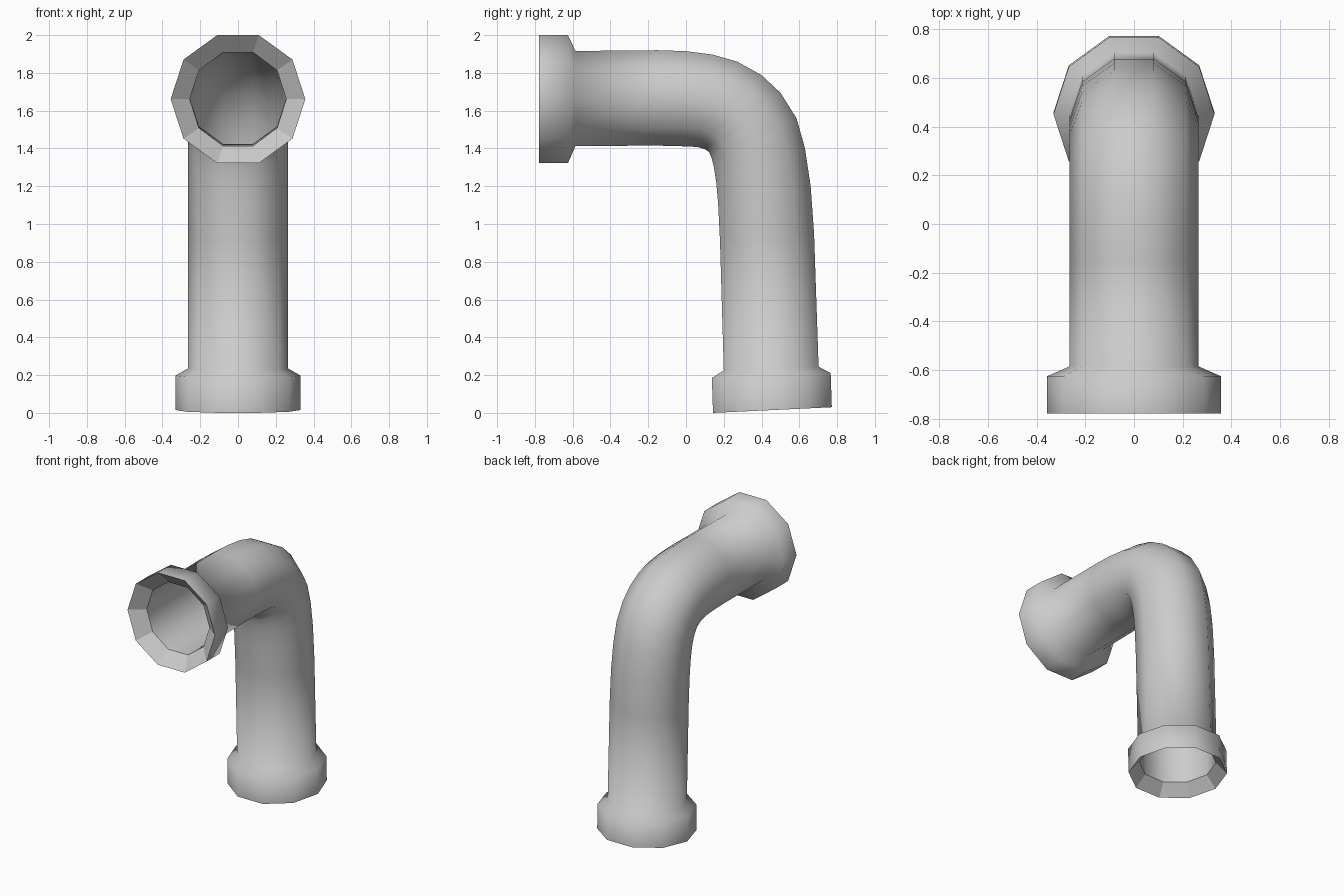
import bpy, bmesh, math
from mathutils import Vector

if "Cube" in bpy.data.objects:
    bpy.data.objects.remove(bpy.data.objects["Cube"])

SIDES = 10
FLAT = math.cos(math.pi / SIDES)   # flat-to-corner ratio of the decagon
TUBE_R = 0.265

# Side profile: each station is (outer y, outer z, inner y, inner z) of the bend
front_collar = [(-.778, 2.0, -.778, 1.322), (-.625, 2.0, -.625, 1.322)]
tube = [
    (-.585, 1.916, -.585, 1.413), (-.15, 1.92, -.15, 1.415),
    (.0, 1.915, -.03, 1.412), (.14, 1.897, .06, 1.408),
    (.27, 1.86, .103, 1.395), (.40, 1.788, .122, 1.38),
    (.50, 1.695, .135, 1.352), (.585, 1.56, .148, 1.30),
    (.63, 1.40, .16, 1.22), (.66, 1.2, .17, 1.11),
    (.678, .95, .18, .91), (.702, .245, .20, .225),
]
base_collar = [(.766, .21, .137, .185), (.772, .03, .143, .0)]


def ring(bm, station, rx=None, scale=1.0, shift=(0, 0, 0)):
    oy, oz, iy, iz = station
    mid = Vector((0, (oy + iy) / 2, (oz + iz) / 2)) + Vector(shift)
    half = Vector((0, (oy - iy) / 2, (oz - iz) / 2)) * (scale / FLAT)
    rx = (rx or half.length / scale) * scale
    verts = []
    for i in range(SIDES):
        a = 2 * math.pi * i / SIDES
        verts.append(bm.verts.new(mid + half * math.sin(a) + Vector((rx * math.cos(a), 0, 0))))
    return verts


bm = bmesh.new()
# Outer skin from the front rim to the base rim
rings = [ring(bm, s) for s in front_collar]
rings += [ring(bm, s, TUBE_R) for s in tube]
rings += [ring(bm, s) for s in base_collar]
base_rim = len(rings) - 1
# Inner wall back again, with a throat set into each collar
throat = 0.965 * TUBE_R
rings.append(ring(bm, base_collar[1], throat / .78, .78, (0, 0, .08)))
rings += [ring(bm, s, TUBE_R, .965) for s in reversed(tube)]
rings.append(ring(bm, front_collar[0], throat / .73, .73, (0, .08, 0)))

# Bridge the rings; the two funnel mouths stay flat shaded
n = len(rings)
for k in range(n):
    a, b = rings[k], rings[(k + 1) % n]
    for i in range(SIDES):
        j = (i + 1) % SIDES
        f = bm.faces.new((a[i], a[j], b[j], b[i]))
        f.smooth = k not in (base_rim, n - 1)
bmesh.ops.recalc_face_normals(bm, faces=bm.faces)

mesh = bpy.data.meshes.new("elbow_pipe")
bm.to_mesh(mesh)
bm.free()
pipe = bpy.data.objects.new("elbow_pipe", mesh)
bpy.context.collection.objects.link(pipe)
